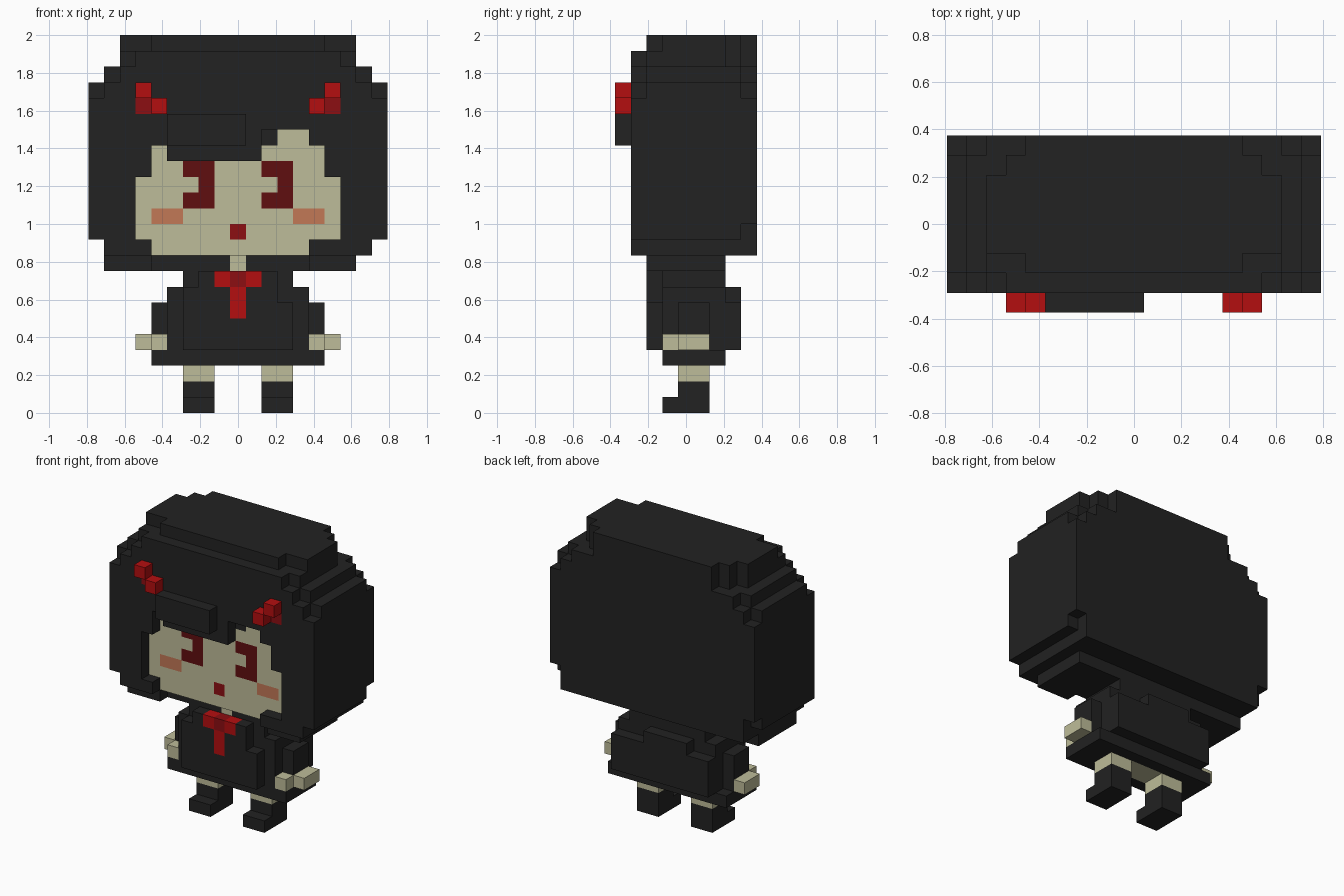
import bpy
import bmesh

if "Cube" in bpy.data.objects:
    bpy.data.objects.remove(bpy.data.objects["Cube"], do_unlink=True)

U = 1 / 12            # edge of one block
NX, NY = 19, 9        # grid size across and deep

COLOURS = {
    "black": (0.016, 0.016, 0.016),
    "skin": (0.515, 0.503, 0.319),
    "red": (0.456, 0.0045, 0.005),
    "dark_red": (0.262, 0.0045, 0.006),
    "eye_red": (0.117, 0.0045, 0.005),
    "blush": (0.539, 0.188, 0.093),
}
NAMES = list(COLOURS)
MATS = []
for name, rgb in COLOURS.items():
    m = bpy.data.materials.new(name)
    m.use_nodes = True
    m.diffuse_color = (*rgb, 1)
    bsdf = m.node_tree.nodes["Principled BSDF"]
    bsdf.inputs["Base Color"].default_value = (*rgb, 1)
    bsdf.inputs["Roughness"].default_value = 0.9
    MATS.append(m)

cells = {}            # (x, y, z) -> (part, colour)


def fill(part, colour, x, y, z, mirror=False):
    """Fill a box of blocks; ranges are (start, end) in grid units."""
    for i in range(*x):
        for j in range(*y):
            for k in range(*z):
                cells[i, j, k] = (part, colour)
                if mirror:
                    cells[NX - 1 - i, j, k] = (part.replace("left", "right"), colour)


def clear(x, y, z):
    for i in range(*x):
        for j in range(*y):
            for k in range(*z):
                cells.pop((i, j, k), None)


def hair(inset, y, z):
    fill("hair", "black", (inset, NX - inset), y, z)


# Hair: big block with stepped corners at the top and bottom
hair(0, (1, 9), (12, 20))
hair(0, (2, 8), (20, 21))
hair(1, (1, 9), (20, 21))
cap = [(21, 1, 2, 8), (21, 2, 1, 9),
       (22, 2, 2, 7), (22, 3, 1, 8), (22, 4, 8, 9),
       (23, 2, 3, 7), (23, 3, 7, 8), (23, 4, 2, 9)]
for k, inset, y0, y1 in cap:
    hair(inset, (y0, y1), (k, k + 1))
hair(0, (1, 8), (11, 12))
hair(1, (8, 9), (11, 12))
hair(1, (1, 9), (10, 11))
fill("hair", "black", (1, 17), (2, 7), (9, 10))
clear((4, 14), (2, 3), (9, 10))

# Face: opening in the front layer of hair, skin one block behind it
for x, z in [((4, 14), (10, 11)), ((3, 16), (11, 15)), ((4, 15), (15, 16)),
             ((4, 5), (16, 17)), ((11, 15), (16, 17)), ((12, 14), (17, 18))]:
    clear(x, (1, 2), z)
    fill("face", "skin", x, (2, 3), z)
clear((11, 12), (1, 2), (17, 18))

# Eyes, cheeks and mouth as coloured blocks of the face
fill("face", "eye_red", (11, 13), (2, 3), (13, 16), True)
fill("face", "skin", (11, 12), (2, 3), (14, 15))
fill("face", "skin", (6, 7), (2, 3), (14, 15))
fill("face", "blush", (13, 15), (2, 3), (12, 13), True)
fill("face", "dark_red", (9, 10), (2, 3), (11, 12))

# Fringe and hair clips
fill("fringe", "black", (5, 10), (0, 1), (17, 19))
fill("left_clip", "red", (15, 16), (0, 1), (20, 21), True)
fill("left_clip", "red", (14, 15), (0, 1), (19, 20), True)
fill("left_clip", "dark_red", (15, 16), (1, 2), (19, 20), True)

# Neck, dress with sleeves, front panel and back panel
fill("neck", "skin", (9, 10), (3, 4), (9, 10))
fill("dress", "black", (4, 15), (3, 7), (3, 4))
fill("dress", "black", (5, 14), (3, 7), (4, 8))
fill("dress", "black", (6, 13), (3, 7), (8, 9))
fill("dress", "black", (14, 15), (4, 6), (4, 7), True)
fill("dress", "black", (6, 13), (2, 3), (4, 7))
fill("dress", "black", (6, 12), (2, 3), (7, 8))
fill("dress", "black", (7, 12), (2, 3), (8, 9))
fill("dress", "black", (5, 14), (7, 8), (4, 7))
fill("dress", "black", (7, 11), (7, 8), (7, 8))
fill("hips", "skin", (6, 13), (4, 6), (3, 4))

# Tie
fill("tie", "red", (8, 11), (2, 3), (8, 9))
fill("tie", "red", (9, 10), (2, 3), (6, 8))
fill("tie", "dark_red", (9, 10), (2, 3), (8, 9))

# Hands, legs and boots
fill("left_hand", "skin", (14, 15), (3, 4), (4, 5), True)
fill("left_hand", "skin", (15, 16), (4, 6), (4, 5), True)
fill("left_leg", "skin", (11, 13), (4, 6), (2, 3), True)
fill("left_boot", "black", (11, 13), (4, 6), (0, 2), True)
fill("left_boot", "black", (11, 13), (3, 4), (0, 1), True)

# Turn every part into a mesh made of its exposed block sides
for part in sorted({p for p, c in cells.values()}):
    bm = bmesh.new()
    for cell, (owner, colour) in cells.items():
        if owner != part:
            continue
        for axis in range(3):
            for side in (0, 1):
                near = list(cell)
                near[axis] += 2 * side - 1
                if tuple(near) in cells:
                    continue
                quad = []
                for a, b in ((0, 0), (1, 0), (1, 1), (0, 1)):
                    p = list(cell)
                    p[axis] += side
                    p[(axis + 1) % 3] += a
                    p[(axis + 2) % 3] += b
                    quad.append(bm.verts.new(((p[0] - NX / 2) * U, (p[1] - NY / 2) * U, p[2] * U)))
                face = bm.faces.new(quad if side else quad[::-1])
                face.material_index = NAMES.index(colour)
    bmesh.ops.remove_doubles(bm, verts=bm.verts, dist=U * 0.01)
    mesh = bpy.data.meshes.new(part)
    for m in MATS:
        mesh.materials.append(m)
    bm.to_mesh(mesh)
    bm.free()
    bpy.context.collection.objects.link(bpy.data.objects.new(part, mesh))
